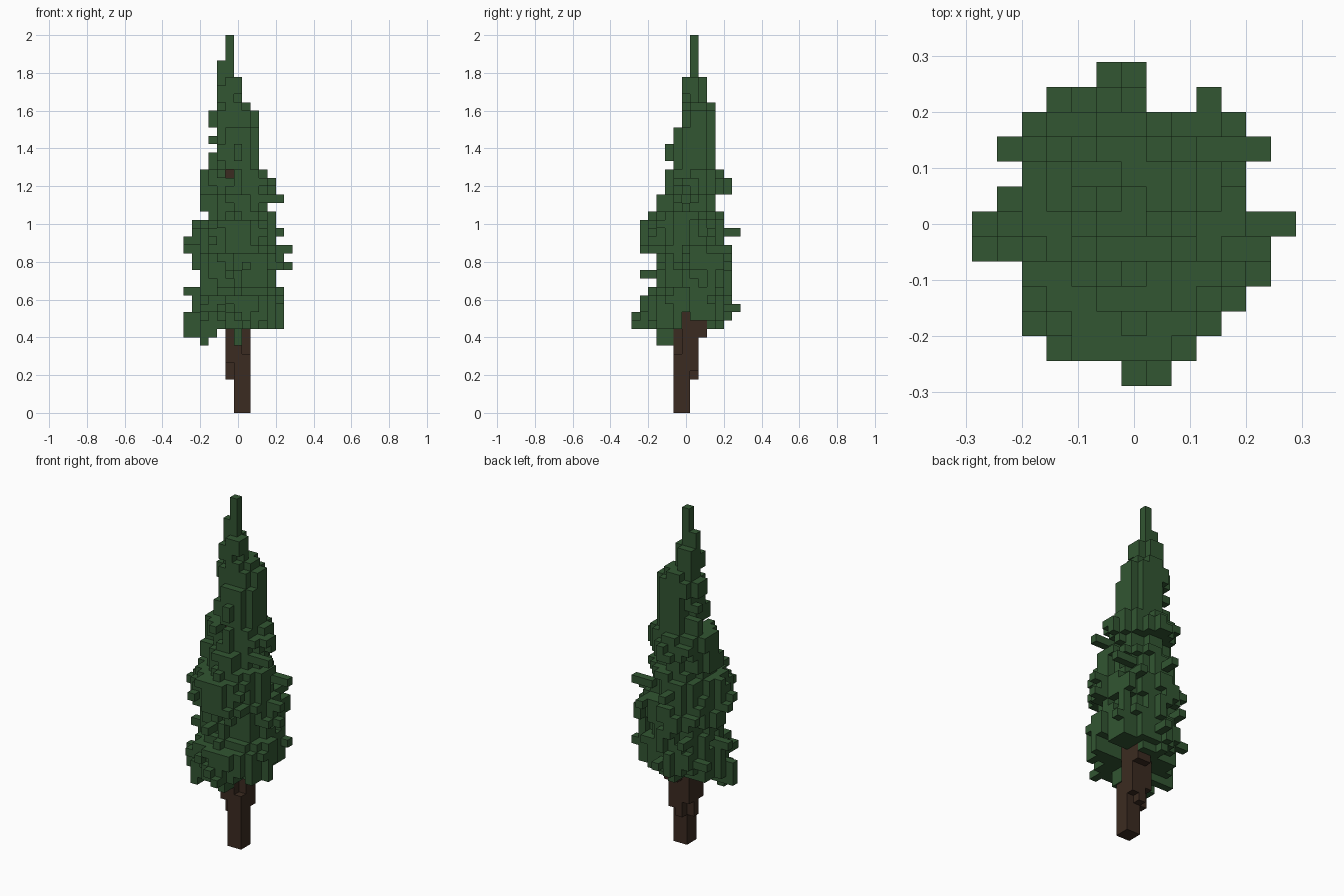
import bpy
import bmesh
import random

cube = bpy.data.objects.get("Cube")
if cube:
    bpy.data.objects.remove(cube, do_unlink=True)

random.seed(7)
CELLS = 13             # grid cells across the plan
LAYERS = 45            # grid cells in height
SIZE = 2 / LAYERS


def make_material(name, color):
    mat = bpy.data.materials.new(name)
    mat.use_nodes = True
    mat.diffuse_color = color
    mat.node_tree.nodes["Principled BSDF"].inputs["Base Color"].default_value = color
    return mat


def box(x0, x1, y0, y1, z0, z1):
    """Set of grid cells filling a block."""
    return {(x, y, z) for x in range(x0, x1)
            for y in range(y0, y1) for z in range(z0, z1)}


def build_blocks(name, cells, solid, mat):
    """Mesh made of the cell faces that no other solid cell covers."""
    bm = bmesh.new()
    corners = {}

    def vert(p):
        if p not in corners:
            corners[p] = bm.verts.new(((p[0] - CELLS / 2) * SIZE,
                                       (p[1] - CELLS / 2) * SIZE, p[2] * SIZE))
        return corners[p]

    for cell in sorted(cells):
        for axis in range(3):
            u, w = (axis + 1) % 3, (axis + 2) % 3
            for side in (0, 1):
                neighbour = list(cell)
                neighbour[axis] += 1 if side else -1
                if tuple(neighbour) in solid:
                    continue
                loop = []
                for a, b in ((0, 0), (1, 0), (1, 1), (0, 1)):
                    p = list(cell)
                    p[axis] += side
                    p[u] += a
                    p[w] += b
                    loop.append(vert(tuple(p)))
                bm.faces.new(loop if side else loop[::-1])
    mesh = bpy.data.meshes.new(name)
    bm.to_mesh(mesh)
    bm.free()
    mesh.materials.append(mat)
    obj = bpy.data.objects.new(name, mesh)
    bpy.context.collection.objects.link(obj)
    return obj


# Trunk: square foot, wider fork, then a thin stem inside the crown
trunk = (box(6, 8, 5, 7, 0, 9) | box(5, 8, 5, 8, 4, 10) | box(6, 8, 7, 9, 9, 11)
         | box(6, 8, 6, 7, 10, 12) | box(5, 7, 6, 8, 10, 29))
trunk -= box(5, 6, 7, 8, 4, 6) | box(7, 8, 7, 8, 4, 5)
trunk -= box(5, 6, 5, 6, 4, 6) | box(7, 8, 5, 6, 7, 10)

# Plan outline of the crown: first and last cell of each row, front to back
PLAN = [(6, 8), (3, 9), (2, 10), (2, 11), (2, 12), (0, 12), (0, 13),
        (1, 11), (1, 11), (1, 12), (2, 11), (3, 10), (5, 7)]

# Crown tiers: bottom and top layer, then x and y extent
TIERS = [
    (10, 11, 1, 12, 1, 11), (11, 14, 1, 12, 1, 12), (14, 15, 2, 12, 2, 12),
    (15, 17, 2, 11, 3, 12), (17, 19, 1, 12, 3, 12), (19, 20, 1, 12, 1, 12),
    (20, 23, 1, 11, 1, 11), (23, 24, 3, 11, 2, 11), (24, 26, 2, 10, 3, 10),
    (26, 28, 2, 11, 4, 12), (28, 29, 2, 10, 4, 11), (29, 30, 4, 9, 5, 10),
    (30, 32, 4, 9, 4, 10), (32, 34, 4, 9, 5, 10), (34, 36, 3, 9, 6, 10),
    (36, 37, 4, 8, 6, 10), (37, 40, 4, 7, 6, 9), (40, 42, 4, 6, 7, 8),
    (42, 45, 5, 6, 7, 8),
]


def in_crown(x, y, z):
    """Inside the plan outline and the clipped corners of the upper crown."""
    if not PLAN[y][0] <= x < PLAN[y][1] or (x, y) == (7, 11):
        return False
    if z >= 38:
        return x + y < 14
    if z >= 29:
        return x + y < 17 and x - y < 3
    return z < 23 or (5 < x + y < 18 and x - y < 6)


foliage = set()
ragged = {}            # how far each column of leaves currently reaches out
for z0, z1, x0, x1, y0, y1 in TIERS:
    cx, cy = (x0 + x1 - 1) / 2, (y0 + y1 - 1) / 2
    rx, ry = (x1 - x0) / 2, (y1 - y0) / 2
    # The crown is ragged low down, tighter near the tip, and tucks in underneath
    loose, change = (0.6, 0.45) if z0 < 28 else (0.85, 0.3)
    for z in range(z0, z1):
        tuck = min(1, 0.8 + 0.1 * (z - 10))
        for x in range(x0, x1):
            for y in range(y0, y1):
                if (x, y) not in ragged or random.random() < change:
                    ragged[x, y] = random.uniform(loose, 1.06)
                reach = ((x - cx) / rx) ** 2 + ((y - cy) / ry) ** 2
                if in_crown(x, y, z) and reach < ragged[x, y] * tuck:
                    foliage.add((x, y, z))
        # Twigs that carry every layer out to its full extent
        tx, ty = round(cx), round(cy)
        if rx > 3:
            tx += random.choice((-1, 0, 0))
            ty += random.choice((-1, 0, 0))
        foliage |= {c for c in box(x0, x1, ty, ty + 1, z, z + 1)
                    | box(tx, tx + 1, y0, y1, z, z + 1) if in_crown(*c)}

# Single tufts sticking out of the crown, each rooted two cells inwards
TUFTS = [(0, 5, 20), (0, 6, 19), (0, 6, 14), (0, 5, 11), (0, 5, 10), (12, 6, 19),
         (12, 6, 17), (11, 5, 25), (11, 9, 21), (11, 9, 13), (5, 12, 21),
         (6, 12, 12), (6, 0, 11), (7, 0, 10), (5, 1, 16), (3, 8, 32), (3, 8, 30),
         (3, 8, 29), (3, 11, 15), (9, 11, 19), (1, 9, 12), (3, 1, 20), (2, 2, 12),
         (11, 5, 10), (11, 5, 11), (11, 4, 13), (11, 5, 14)]
for x, y, z in TUFTS:
    dx, dy = 6 - x, 6 - y
    sx = (dx > 0) - (dx < 0) if abs(dx) >= abs(dy) else 0
    sy = 0 if sx else (dy > 0) - (dy < 0)
    foliage |= {(x + sx * i, y + sy * i, z) for i in range(3)}

# Sprays hanging below the crown
foliage |= box(0, 4, 5, 6, 9, 10) | box(2, 4, 3, 5, 9, 11)
foliage |= box(2, 3, 3, 5, 8, 10) | box(6, 7, 3, 5, 8, 11)

# Gaps that let the trunk show through
foliage -= box(8, 13, 6, 7, 10, 12) | box(8, 13, 7, 9, 10, 11)
foliage -= box(5, 6, 0, 6, 28, 29)
foliage -= trunk

solid = trunk | foliage
bark = make_material("dark_brown_bark", (0.044, 0.024, 0.015, 1))
leaves = make_material("deep_green_leaves", (0.032, 0.092, 0.032, 1))
build_blocks("trunk", trunk, solid, bark)
build_blocks("foliage", foliage, solid, leaves)
